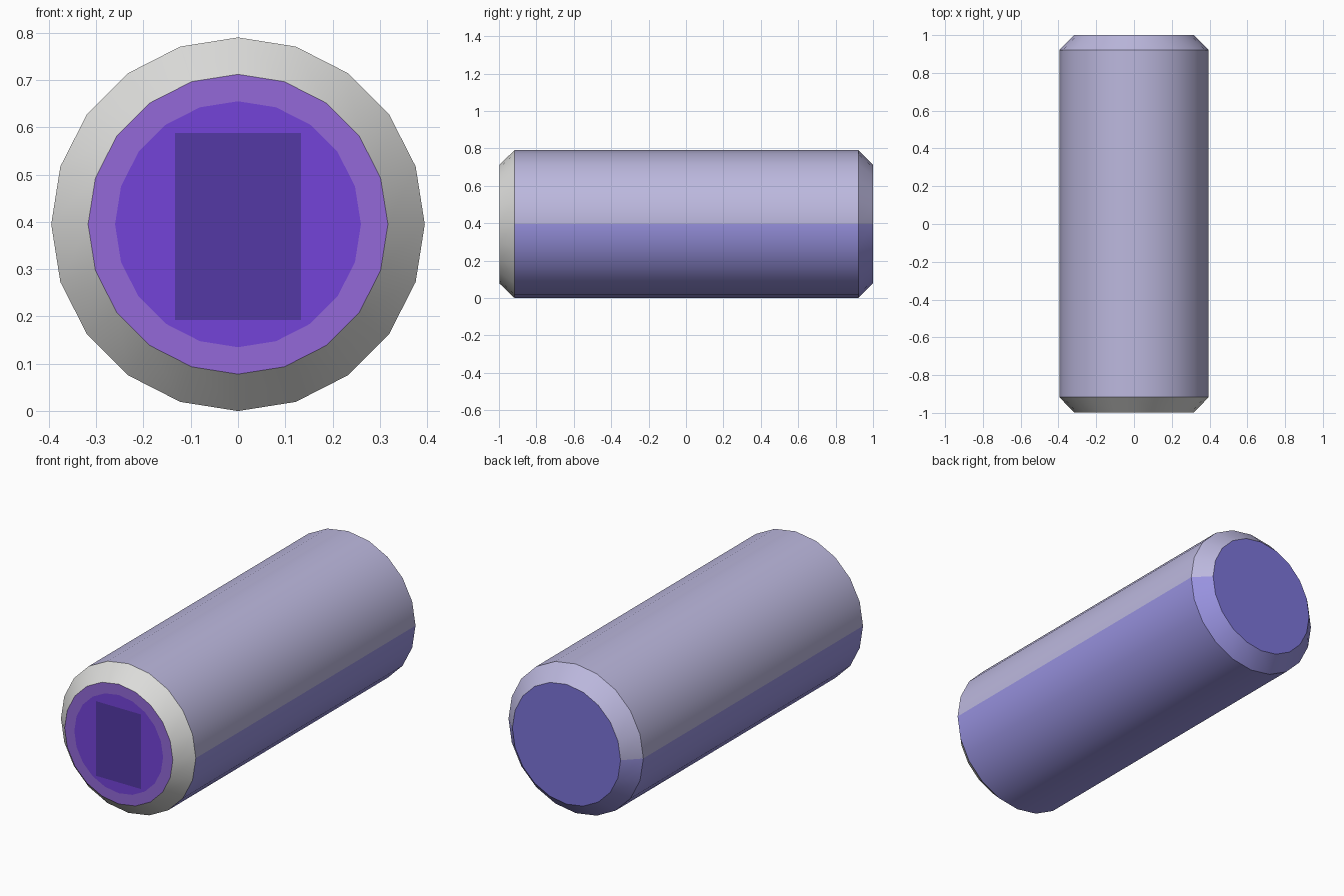
import bpy, bmesh, math

if "Cube" in bpy.data.objects:
    bpy.data.objects.remove(bpy.data.objects["Cube"])

SIDES = 20
R = 0.395          # body radius, also the height of the axis
R_CAP = 0.317      # radius of the flat ends
FRONT = -0.998


def material(name, rgb):
    lin = [((c / 255 + 0.055) / 1.055) ** 2.4 if c > 10 else c / 255 / 12.92 for c in rgb]
    m = bpy.data.materials.new(name)
    m.diffuse_color = (*lin, 1)
    m.use_nodes = True
    m.node_tree.nodes["Principled BSDF"].inputs["Base Color"].default_value = m.diffuse_color
    return m


PALE = material("pale lavender", (188, 184, 222))
LAVENDER = material("lavender", (152, 146, 223))
BACK = material("blue violet", (125, 117, 217))
GREY = material("light grey", (221, 221, 219))
LILAC = material("lilac", (147, 105, 216))
PURPLE = material("purple", (116, 67, 217))
DARK = material("dark purple", (84, 56, 165))


def finish(name, bm, mats):
    me = bpy.data.meshes.new(name)
    bm.to_mesh(me)
    bm.free()
    for m in mats:
        me.materials.append(m)
    ob = bpy.data.objects.new(name, me)
    bpy.context.collection.objects.link(ob)
    bpy.ops.object.select_all(action='DESELECT')
    ob.select_set(True)
    bpy.context.view_layer.objects.active = ob
    bpy.ops.object.shade_smooth_by_angle(angle=math.radians(30))
    return ob


def lathe(name, profile, mats):
    """Spin (radius, y) points about the long axis; radius 0 closes the end.
    With two materials, the second colours the lower half."""
    bm = bmesh.new()
    rings = []
    for r, y in profile:
        if r == 0:
            rings.append(None)
            continue
        angles = [2 * math.pi * k / SIDES for k in range(SIDES)]
        rings.append([bm.verts.new((r * math.cos(a), y, R + r * math.sin(a))) for a in angles])
    for a, b in zip(rings, rings[1:]):
        if a is None:
            bm.faces.new(b)
        elif b is None:
            bm.faces.new(a[::-1])
        else:
            for j in range(SIDES):
                k = (j + 1) % SIDES
                bm.faces.new((a[j], b[j], b[k], a[k]))
    bm.normal_update()
    if len(mats) > 1:
        for f in bm.faces:
            f.material_index = int(f.calc_center_median().z < R)
    return finish(name, bm, mats)


# Long barrel with its bevelled back edge
lathe("barrel", [(R, -0.917), (R, 0.921), (R_CAP, 1.0)], [PALE, LAVENDER])
lathe("back_cap", [(R_CAP, 1.0), (0, 1.0)], [BACK])

# Front end: bevelled rim, flat ring and disc
lathe("front_rim", [(R_CAP, FRONT), (R, -0.917)], [GREY])
lathe("front_ring", [(0.26, FRONT), (R_CAP, FRONT)], [LILAC])
lathe("front_disc", [(0, FRONT), (0.26, FRONT)], [PURPLE])

# Dark rectangle laid on the front disc
bm = bmesh.new()
corners = [(-0.133, 0.193), (0.133, 0.193), (0.133, 0.588), (-0.133, 0.588)]
bm.faces.new([bm.verts.new((x, -1.0, z)) for x, z in corners])
bm.normal_update()
finish("front_panel", bm, [DARK])
